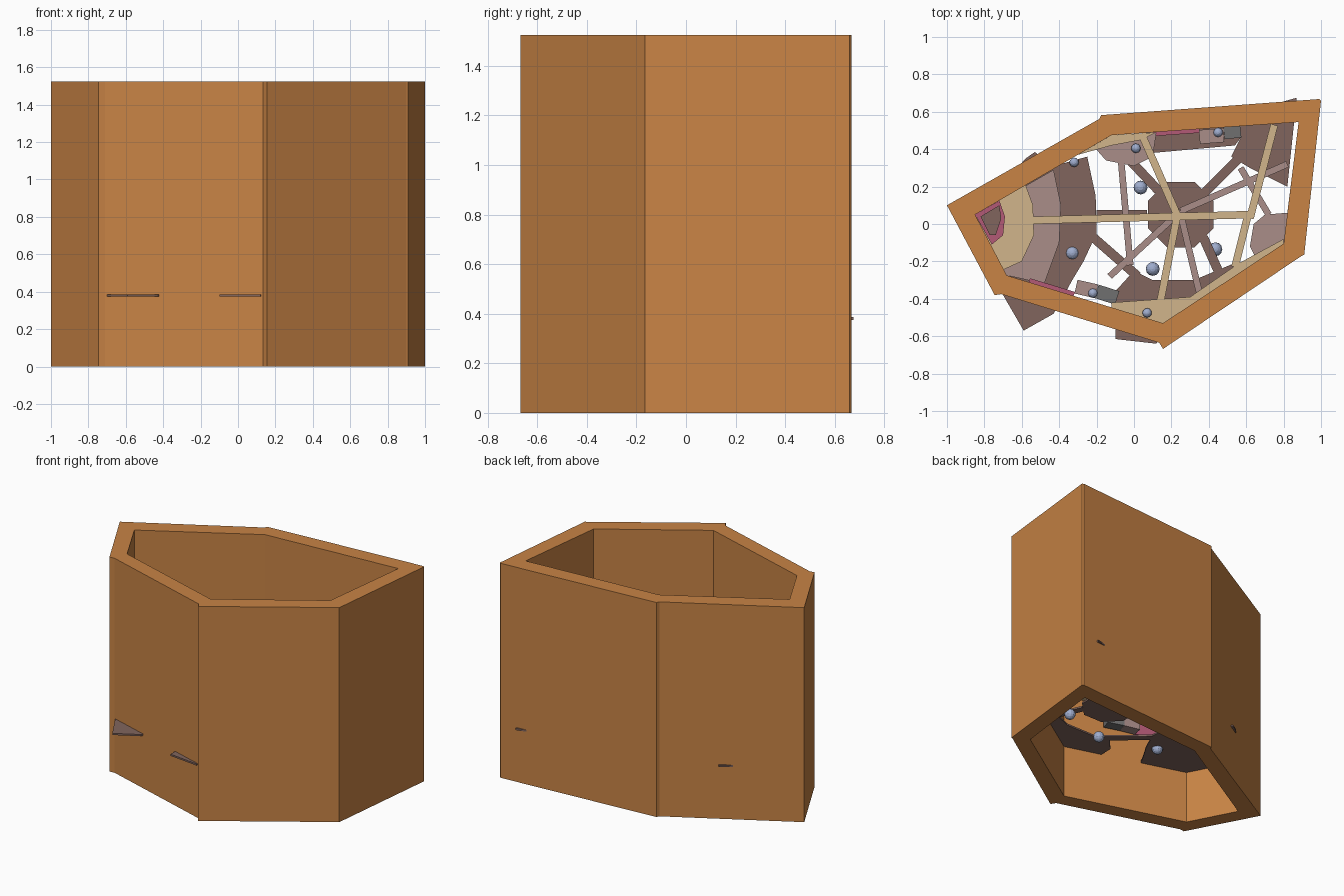
import bpy, bmesh, math
from mathutils import Vector

HEIGHT = 1.525
LOW, MID, TOP = 0.38, 0.57, 0.76
THICK = 0.012


def material(name, rgb):
    m = bpy.data.materials.new(name)
    m.diffuse_color = (*rgb, 1)
    return m


WALL = material("orange_wood", (0.58, 0.23, 0.06))
DARK = material("dark_wood", (0.22, 0.13, 0.11))
PALE = material("grey_wood", (0.40, 0.27, 0.25))
TAN = material("tan_wood", (0.64, 0.46, 0.26))
RED = material("red_cloth", (0.45, 0.10, 0.18))
BLUE = material("blue_glass", (0.35, 0.42, 0.62))
GREY = material("grey_stone", (0.16, 0.16, 0.16))


def prism(name, loops, z0, z1, mat):
    """Extrude an outline (with an optional inner hole loop) from z0 to z1."""
    bm = bmesh.new()
    edges = []
    for loop in loops:
        vs = [bm.verts.new((x, y, z0)) for x, y in loop]
        edges += [bm.edges.new((vs[i - 1], vs[i])) for i in range(len(vs))]
    bmesh.ops.triangle_fill(bm, edges=edges, use_beauty=True)
    res = bmesh.ops.extrude_face_region(bm, geom=bm.faces[:], use_keep_orig=True)
    for v in res["geom"]:
        if isinstance(v, bmesh.types.BMVert):
            v.co.z = z1
    bmesh.ops.recalc_face_normals(bm, faces=bm.faces[:])
    bmesh.ops.dissolve_limit(bm, angle_limit=0.01, verts=bm.verts[:], edges=bm.edges[:])
    me = bpy.data.meshes.new(name)
    bm.to_mesh(me)
    bm.free()
    ob = bpy.data.objects.new(name, me)
    me.materials.append(mat)
    bpy.context.collection.objects.link(ob)
    return ob


def deck(name, pts, z, mat):
    return prism(name, [pts], z - THICK / 2, z + THICK / 2, mat)


def beam(name, a, b, width, z0, z1, mat):
    a, b = Vector(a), Vector(b)
    d = (b - a).normalized()
    n = Vector((-d.y, d.x)) * width / 2
    return prism(name, [[a + n, a - n, b - n, b + n]], z0, z1, mat)


# Outer shell: irregular six-sided tube with slightly stepped corners
outer = [(-1, 0.1), (-0.185, 0.562), (-0.175, 0.582), (0.99, 0.668), (1.0, 0.66),
         (0.91, -0.165), (0.90, -0.168), (0.155, -0.668), (0.135, -0.635),
         (-0.71, -0.375), (-0.745, -0.38)]
inner = [(-0.85, 0.05), (-0.12, 0.475), (0.88, 0.545), (0.80, -0.105),
         (0.155, -0.53), (-0.68, -0.275)]
prism("shell_wall", [outer, inner], 0, HEIGHT, WALL)

# Lower decks and hub
deck("low_left_deck", [(-0.84, 0.05), (-0.58, 0.35), (-0.53, 0.385), (-0.43, 0.31), (-0.25, 0.36),
                       (-0.205, 0.15), (-0.2, -0.05), (-0.27, -0.2), (-0.33, -0.3),
                       (-0.43, -0.48), (-0.59, -0.57), (-0.7, -0.38)], LOW, DARK)
deck("low_front_deck", [(-0.1, -0.36), (0.0, -0.25), (0.1, -0.3), (0.32, -0.3), (0.56, -0.2), (0.6, -0.23),
                        (0.155, -0.54), (0.12, -0.64), (-0.1, -0.615)], LOW, DARK)
deck("low_right_deck", [(0.52, 0.36), (0.62, 0.3), (0.82, 0.2), (0.87, 0.675), (0.8, 0.655),
                        (0.6, 0.52)], LOW, DARK)
deck("low_back_deck", [(0.1, 0.38), (0.54, 0.42), (0.62, 0.53), (0.05, 0.49)], LOW, DARK)
deck("low_hub", [(0.25 + 0.19 * math.cos(math.pi * (i + .5) / 4),
                  0.05 + 0.19 * math.sin(math.pi * (i + .5) / 4)) for i in range(8)], LOW, DARK)

# Middle decks
deck("mid_left_deck", [(-0.85, 0.05), (-0.43, 0.29), (-0.39, 0.1), (-0.4, -0.1), (-0.48, -0.32),
                       (-0.68, -0.275)], MID, PALE)
deck("mid_back_deck", [(-0.22, 0.42), (-0.15, 0.34), (0, 0.31), (0.1, 0.36), (0.12, 0.49),
                       (-0.12, 0.475)], MID, PALE)
deck("mid_right_deck", [(0.88, 0.54), (0.82, 0.06), (0.7, 0.05), (0.64, 0), (0.62, -0.12),
                        (0.66, -0.2), (0.81, -0.105), (0.9, 0.54)], MID, PALE)

# Upper decks
deck("top_left_deck", [(-0.85, 0.05), (-0.58, 0.21), (-0.54, 0.1), (-0.535, -0.06), (-0.6, -0.2),
                       (-0.7, -0.245)], TOP, TAN)
deck("top_back_deck", [(-0.3, 0.37), (-0.12, 0.42), (0.04, 0.45), (0.12, 0.49), (-0.12, 0.475)],
     TOP, TAN)
deck("top_front_deck", [(-0.12, -0.42), (0.3, -0.39), (0.56, -0.21), (0.8, -0.08), (0.8, -0.105),
                        (0.155, -0.53), (-0.12, -0.447)], TOP, TAN)

# Walkway bridges on each level
bridges = {
    "low": (LOW, DARK, 0.05, [((0.07, 0.05), (-0.2, 0.05)), ((0.38, 0.17), (0.57, 0.36)),
                              ((-0.22, -0.07), (0.02, -0.28)), ((0.37, -0.07), (0.45, -0.25)),
                              ((0.13, 0.18), (-0.04, 0.36))]),
    "mid": (MID, PALE, 0.035, [((-0.07, 0.35), (-0.02, -0.22)), ((0.25, 0.07), (-0.13, -0.28)),
                               ((0.25, 0.05), (0.35, -0.37)), ((0.25, 0.07), (0.82, 0.32)),
                               ((0.57, 0.3), (0.72, 0.05))]),
    "top": (TOP, TAN, 0.04, [((-0.54, 0.02), (0.62, 0.05)), ((0.23, 0.05), (0.05, 0.46)),
                             ((0.23, 0.04), (0.14, -0.42)), ((0.62, 0.03), (0.75, 0.53)),
                             ((0.61, 0.05), (0.54, -0.23))]),
}
for level, (z, mat, width, paths) in bridges.items():
    for i, (a, b) in enumerate(paths):
        beam(f"{level}_bridge_{i + 1}", a, b, width, z - THICK / 2, z + THICK / 2, mat)

# Stone huts and timber huts against the walls
for i, (a, b, z, mat) in enumerate([((-0.2, -0.36), (-0.09, -0.395), MID, GREY),
                                    ((0.1, -0.48), (0.2, -0.48), LOW, GREY),
                                    ((0.48, 0.49), (0.57, 0.50), LOW, GREY),
                                    ((-0.31, -0.335), (-0.2, -0.36), MID, PALE),
                                    ((0.35, 0.465), (0.48, 0.475), LOW, PALE)]):
    beam(f"hut_{i + 1}", a, b, 0.075, z, z + 0.1, mat)

# Cloth strips along the walls, and the corner alcove
for i, (a, b, z) in enumerate([((0.1, 0.482), (0.35, 0.5), LOW), ((-0.56, -0.302), (-0.32, -0.375), MID),
                               ((0.56, -0.25), (0.64, -0.2), MID)]):
    beam(f"cloth_strip_{i + 1}", a, b, 0.025, z, z + 0.08, RED)
deck("alcove_rim", [(-0.85, 0.05), (-0.72, 0.125), (-0.69, 0.04), (-0.7, -0.06), (-0.76, -0.11)],
     TOP + 0.1, RED)
deck("alcove_roof", [(-0.82, 0.04), (-0.72, 0.1), (-0.71, 0.03), (-0.74, -0.06), (-0.77, -0.06)],
     TOP + 0.11, DARK)

# Round lanterns
lanterns = [(-0.33, -0.155, 0.37, 0.037), (0.035, 0.195, 0.34, 0.037), (0.1, -0.24, 0.34, 0.037),
            (0.435, -0.135, 0.34, 0.037), (-0.22, -0.37, MID + 0.1, 0.025),
            (0.01, 0.405, MID + 0.03, 0.025), (0.45, 0.49, LOW + 0.1, 0.025),
            (0.07, -0.475, TOP + 0.02, 0.025), (-0.32, 0.33, LOW + 0.03, 0.025)]
for i, (x, y, z, r) in enumerate(lanterns):
    bpy.ops.mesh.primitive_uv_sphere_add(segments=12, ring_count=8, radius=r, location=(x, y, z))
    ob = bpy.context.object
    ob.name = f"lantern_{i + 1}"
    ob.data.materials.append(BLUE)
